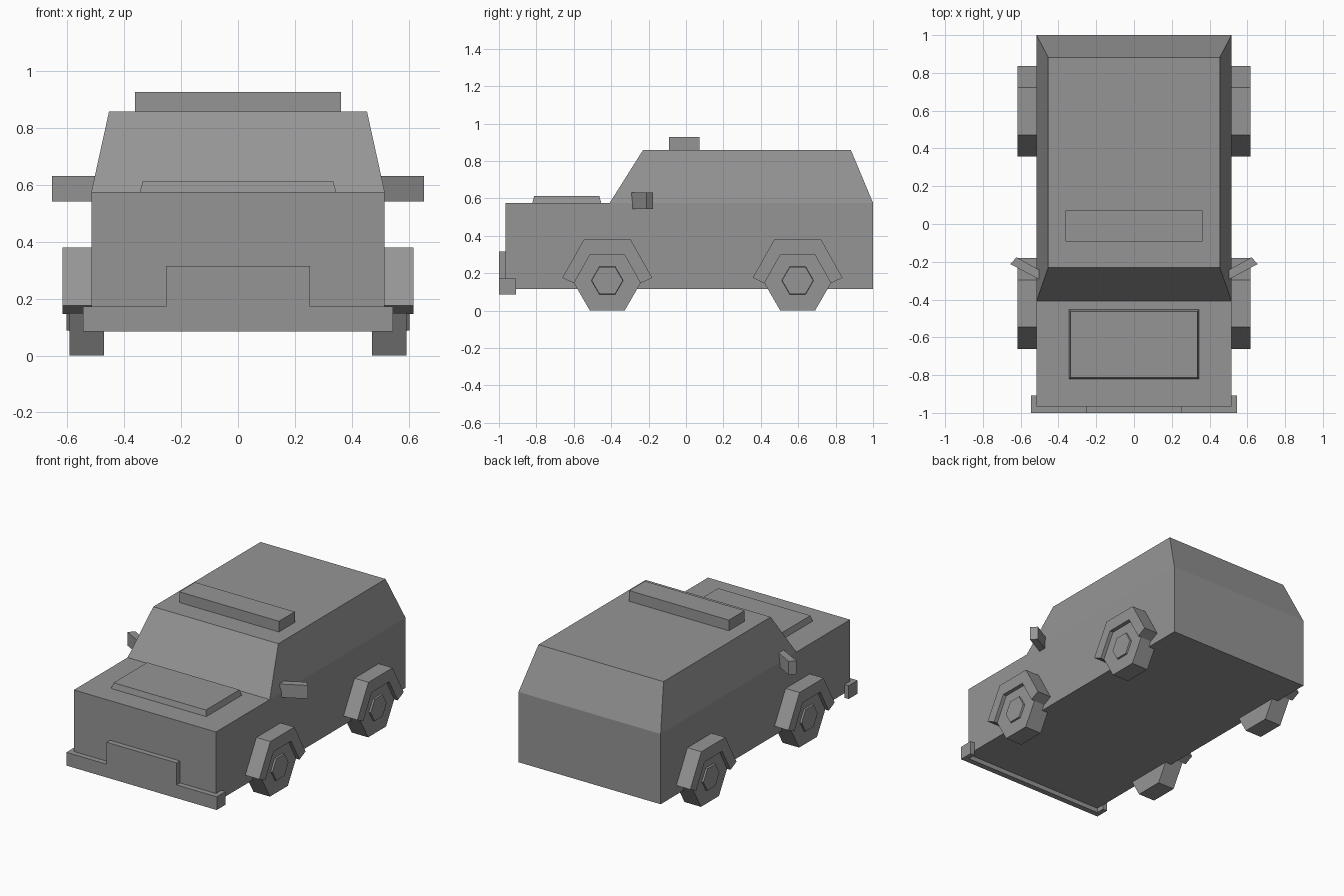
import bpy
import bmesh
import math

cube = bpy.data.objects.get("Cube")
if cube:
    bpy.data.objects.remove(cube, do_unlink=True)

GREY = (0.3, 0.3, 0.3, 1.0)
paint = bpy.data.materials.new("plain_grey")
paint.use_nodes = True
paint.diffuse_color = GREY
bsdf = next(n for n in paint.node_tree.nodes if n.type == 'BSDF_PRINCIPLED')
bsdf.inputs["Base Color"].default_value = GREY


def loft(name, start, end):
    """Solid between two matching outlines of 3D points."""
    bm = bmesh.new()
    a = [bm.verts.new(p) for p in start]
    b = [bm.verts.new(p) for p in end]
    bm.faces.new(a)
    bm.faces.new(b)
    n = len(a)
    for i in range(n):
        j = (i + 1) % n
        bm.faces.new((a[i], a[j], b[j], b[i]))
    bmesh.ops.recalc_face_normals(bm, faces=bm.faces)
    mesh = bpy.data.meshes.new(name)
    bm.to_mesh(mesh)
    bm.free()
    mesh.materials.append(paint)
    obj = bpy.data.objects.new(name, mesh)
    bpy.context.collection.objects.link(obj)
    return obj


def rect(half_x, y0, y1, z):
    return [(-half_x, y0, z), (half_x, y0, z), (half_x, y1, z), (-half_x, y1, z)]


def block(name, bottom, top):
    """Box or tapered box; each end is (half width, y0, y1, z)."""
    return loft(name, rect(*bottom), rect(*top))


def upright(name, plan, z0, z1):
    return loft(name, [(x, y, z0) for x, y in plan], [(x, y, z1) for x, y in plan])


def sideways(name, outline, x0, x1, taper=None):
    return loft(name, [(x0, y, z) for y, z in outline],
                [(x1, y, z) for y, z in (taper or outline)])


def hexagon(cy, cz, r):
    return [(cy + r * math.cos(math.radians(60 * i)),
             cz + r * math.sin(math.radians(60 * i))) for i in range(6)]


# Body shell, cabin and fittings on top
block("lower_body", (0.516, -0.965, 1.0, 0.115), (0.516, -0.965, 1.0, 0.576))
block("cabin", (0.516, -0.408, 1.0, 0.576), (0.454, -0.23, 0.882, 0.858))
block("roof_bar", (0.362, -0.092, 0.072, 0.85), (0.362, -0.092, 0.072, 0.928))
block("hood_panel", (0.347, -0.823, -0.452, 0.57), (0.335, -0.812, -0.463, 0.613))

# Bumper wrapping the front corners, with raised centre plate
upright("front_bumper",
        [(-0.546, -1.0), (0.546, -1.0), (0.546, -0.908), (0.514, -0.908),
         (0.514, -0.963), (-0.514, -0.963), (-0.514, -0.908), (-0.546, -0.908)],
        0.085, 0.172)
block("bumper_plate", (0.254, -1.0, -0.963, 0.165), (0.254, -1.0, -0.963, 0.316))

# Wheels, hubs, wheel arches and mirrors on both sides
WHEEL_Z = 0.161
ARCH = [(-0.24, 0.176), (-0.125, 0.38), (0.125, 0.38), (0.24, 0.176),
        (0.178, 0.146), (0.091, 0.301), (-0.091, 0.301), (-0.178, 0.146)]
MIRROR = [(0.49, -0.30), (0.655, -0.212), (0.622, -0.176), (0.49, -0.25)]

for side, s in (("left", 1), ("right", -1)):
    for end, cy in (("front", -0.421), ("rear", 0.597)):
        tag = f"{end}_{side}"
        sideways(f"wheel_{tag}", hexagon(cy, WHEEL_Z, 0.186), s * 0.472, s * 0.592)
        sideways(f"hub_{tag}", hexagon(cy, WHEEL_Z, 0.088), s * 0.58, s * 0.603,
                 hexagon(cy, WHEEL_Z, 0.083))
        sideways(f"wheel_arch_{tag}", [(cy + y, z) for y, z in ARCH],
                 s * 0.51, s * 0.617)
    upright(f"mirror_{side}", [(s * x, y) for x, y in MIRROR], 0.543, 0.631)
